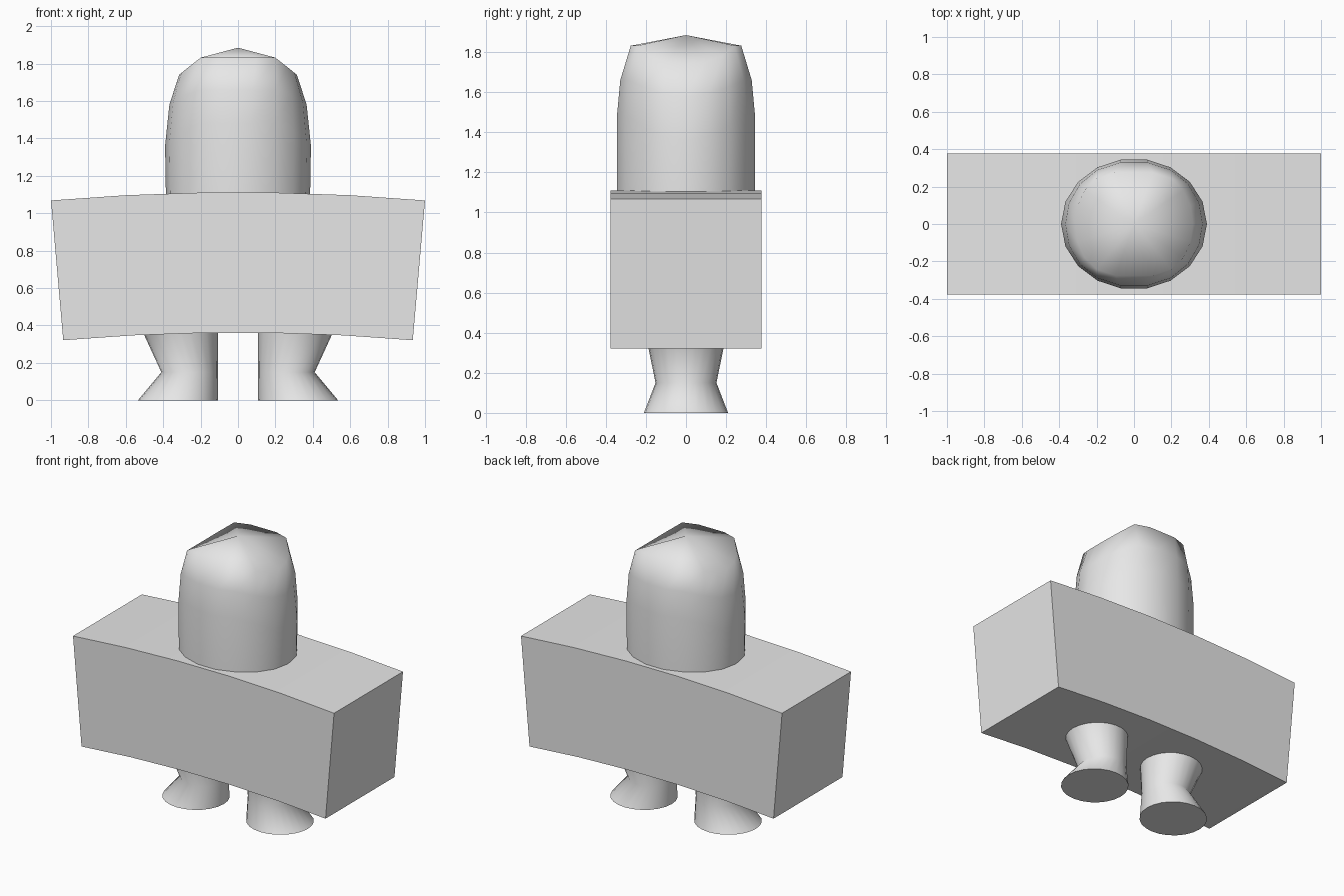
import bpy, bmesh, math

cube = bpy.data.objects.get("Cube")
if cube:
    bpy.data.objects.remove(cube, do_unlink=True)

grey = bpy.data.materials.new("light_grey")
grey.use_nodes = True
grey.diffuse_color = (0.8, 0.8, 0.8, 1)
grey.node_tree.nodes["Principled BSDF"].inputs["Base Color"].default_value = (0.8, 0.8, 0.8, 1)


def make_object(name, bm, angle):
    bmesh.ops.recalc_face_normals(bm, faces=bm.faces)
    mesh = bpy.data.meshes.new(name)
    bm.to_mesh(mesh)
    bm.free()
    mesh.materials.append(grey)
    obj = bpy.data.objects.new(name, mesh)
    bpy.context.collection.objects.link(obj)
    bpy.ops.object.select_all(action='DESELECT')
    obj.select_set(True)
    bpy.context.view_layer.objects.active = obj
    bpy.ops.object.shade_smooth_by_angle(angle=math.radians(angle))
    return obj


def loft(bm, rings):
    """Join rings of points into a tube and return the vertex rings."""
    rows = [[bm.verts.new(p) for p in ring] for ring in rings]
    for low, high in zip(rows, rows[1:]):
        for i in range(len(low)):
            j = (i + 1) % len(low)
            bm.faces.new((low[i], low[j], high[j], high[i]))
    return rows


# Body: a box bent gently into an arch
bm = bmesh.new()
TOP_R, BOTTOM_R, TOP_Z, SEGMENTS = 11.47, 10.72, 1.112, 5
sections = []
for i in range(SEGMENTS + 1):
    a = math.radians(5) * (2 * i / SEGMENTS - 1)
    sections.append([(r * math.sin(a), y, TOP_Z - TOP_R + r * math.cos(a))
                     for r, y in ((TOP_R, -0.377), (TOP_R, 0.377),
                                  (BOTTOM_R, 0.377), (BOTTOM_R, -0.377))])
rows = loft(bm, sections)
bm.faces.new(rows[0])
bm.faces.new(rows[-1])
make_object("body", bm, 30)


# Head: oval tube whose upper rings dip towards the sides
def power(v, p):
    return math.copysign(abs(v) ** p, v)


def head_ring(rx, ry, side_z, front_z, p=1.0, sides=18):
    ring = []
    for i in range(sides):
        a = 2 * math.pi * i / sides
        x = rx * power(math.cos(a), p)
        dip = min(1, max(0, (abs(x) / rx - 0.64) / 0.36))
        ring.append((x, ry * math.sin(a), front_z + (side_z - front_z) * dip))
    return ring


bm = bmesh.new()
rows = loft(bm, [
    head_ring(0.385, 0.35, 1.06, 1.06),
    head_ring(0.39, 0.35, 1.36, 1.48),
    head_ring(0.367, 0.333, 1.58, 1.66, 0.9),
    head_ring(0.315, 0.28, 1.74, 1.832, 0.66),
])
bm.faces.new(rows[0])
apex = bm.verts.new((0, 0, 1.885))
crown = rows[-1]
for i, v in enumerate(crown):
    bm.faces.new((v, crown[(i + 1) % len(crown)], apex))
make_object("head", bm, 80)

# Legs: straight inner side, flared foot, narrow ankle, wide thigh
for name, side in (("left_leg", 1), ("right_leg", -1)):
    bm = bmesh.new()
    rings = []
    for z, outer, ry in ((0, 0.535, 0.21), (0.15, 0.41, 0.152), (0.4, 0.525, 0.203)):
        inner, n = 0.108, 24
        centre, rx = (outer + inner) / 2, (outer - inner) / 2
        rings.append([(side * (centre + rx * math.cos(2 * math.pi * i / n)),
                       ry * math.sin(2 * math.pi * i / n), z) for i in range(n)])
    rows = loft(bm, rings)
    bm.faces.new(rows[0])
    bm.faces.new(rows[-1])
    make_object(name, bm, 80)
